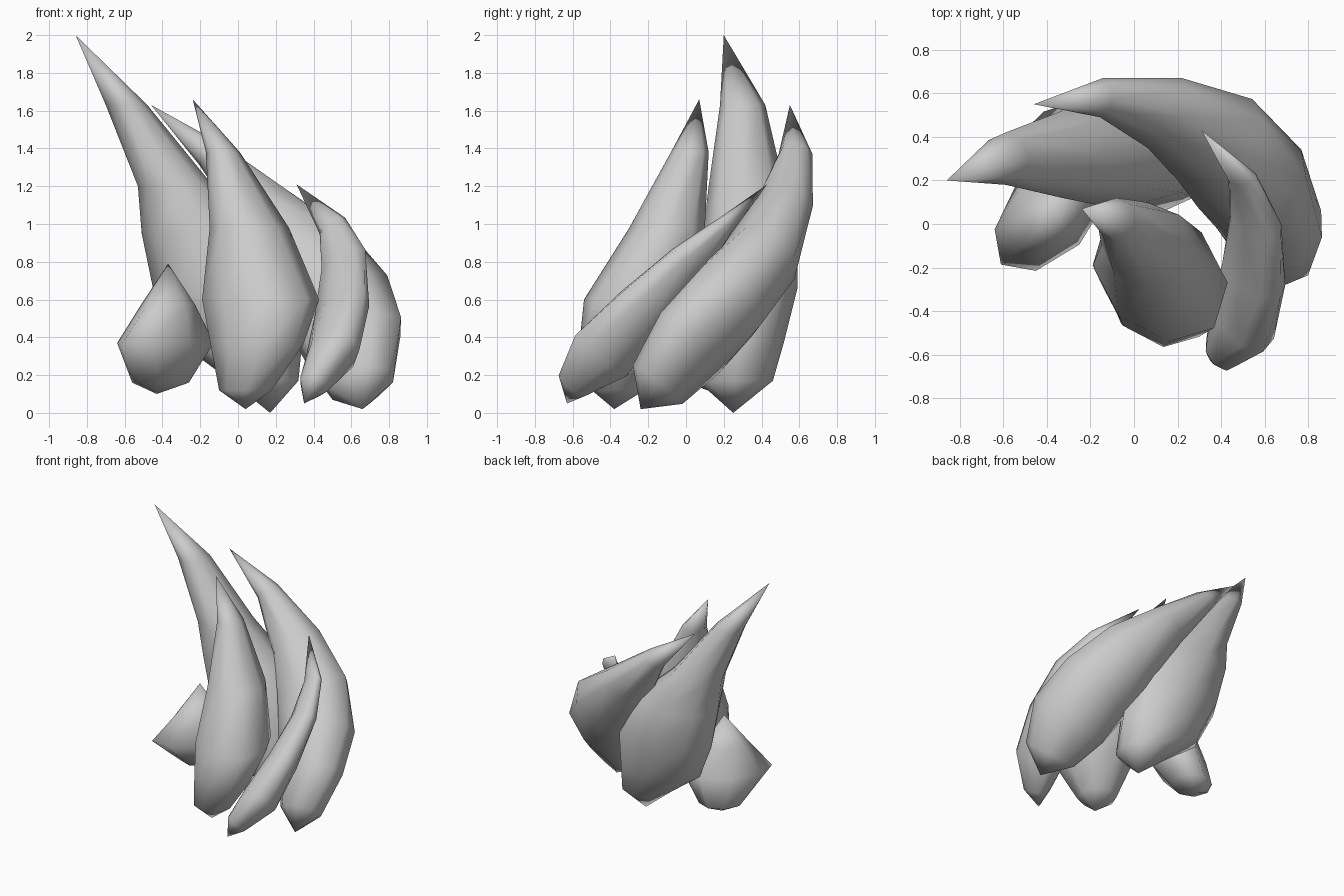
import bpy, bmesh, math
from mathutils import Vector

if "Cube" in bpy.data.objects:
    bpy.data.objects.remove(bpy.data.objects["Cube"])

SIDES = 8


def flame(name, base, rings, tip, follow):
    """Loft one tongue: base point, rings (x, y, z, half_u, half_v, roll), tip point.
    follow=True turns each ring square to the path, otherwise rings lie level."""
    path = [Vector(base)] + [Vector(r[:3]) for r in rings] + [Vector(tip)]
    bm = bmesh.new()
    loops = []
    for i, r in enumerate(rings, 1):
        u, v = Vector((1, 0, 0)), Vector((0, 1, 0))
        if follow:
            t = (path[i + 1] - path[i - 1]).normalized()
            u = t.cross(Vector((0, 0, 1))).normalized()
            v = u.cross(t)
        c, s = math.cos(math.radians(r[5])), math.sin(math.radians(r[5]))
        loop = []
        for k in range(SIDES):
            # angles are counted from the unrolled axis so neighbouring rings stay aligned
            a = 2 * math.pi * k / SIDES - math.radians(r[5])
            p, q = r[3] * math.cos(a), r[4] * math.sin(a)
            loop.append(bm.verts.new(path[i] + u * (p * c - q * s) + v * (p * s + q * c)))
        loops.append(loop)
    bottom, top = bm.verts.new(base), bm.verts.new(tip)
    for k in range(SIDES):
        n = (k + 1) % SIDES
        bm.faces.new((bottom, loops[0][n], loops[0][k]))
        for lo, hi in zip(loops, loops[1:]):
            bm.faces.new((lo[k], lo[n], hi[n], hi[k]))
        bm.faces.new((loops[-1][k], loops[-1][n], top))
    bmesh.ops.recalc_face_normals(bm, faces=bm.faces)
    me = bpy.data.meshes.new(name)
    bm.to_mesh(me)
    bm.free()
    ob = bpy.data.objects.new(name, me)
    bpy.context.collection.objects.link(ob)
    bpy.ops.object.select_all(action='DESELECT')
    ob.select_set(True)
    bpy.context.view_layer.objects.active = ob
    bpy.ops.object.shade_smooth_by_angle(angle=math.radians(85))


# tallest tongue, leaning left at the back
flame("tall_flame", (0.17, 0.25, 0.0), [
    (0.14, 0.26, 0.17, 0.18, 0.20, 0),
    (0.01, 0.29, 0.38, 0.33, 0.23, 0),
    (-0.06, 0.33, 0.66, 0.39, 0.26, 0),
    (-0.18, 0.34, 0.95, 0.33, 0.25, 0),
    (-0.33, 0.32, 1.20, 0.20, 0.20, 0),
    (-0.59, 0.30, 1.63, 0.11, 0.12, 0),
], (-0.86, 0.20, 2.0), False)

# broad tongue in the middle of the front
flame("centre_flame", (0.04, -0.38, 0.02), [
    (0.04, -0.36, 0.12, 0.14, 0.14, 0),
    (0.10, -0.32, 0.36, 0.28, 0.21, -45),
    (0.12, -0.23, 0.60, 0.35, 0.27, -45),
    (0.06, -0.10, 0.98, 0.21, 0.20, 0),
    (-0.08, 0.02, 1.38, 0.09, 0.10, 0),
], (-0.24, 0.07, 1.66), False)

# slim tongue at the front right, sweeping backward
flame("slim_flame", (0.35, -0.63, 0.05), [
    (0.40, -0.59, 0.15, 0.10, 0.08, 40),
    (0.50, -0.44, 0.31, 0.20, 0.13, 45),
    (0.55, -0.23, 0.54, 0.19, 0.11, 45),
    (0.56, 0.01, 0.79, 0.15, 0.08, 45),
    (0.50, 0.21, 0.99, 0.08, 0.045, 45),
], (0.31, 0.43, 1.21), True)

# large tongue curling from the right around the back
flame("curling_flame", (0.66, -0.24, 0.02), [
    (0.65, -0.15, 0.15, 0.19, 0.15, 45),
    (0.62, 0.02, 0.37, 0.29, 0.19, 45),
    (0.53, 0.21, 0.58, 0.30, 0.23, 40),
    (0.37, 0.39, 0.81, 0.28, 0.21, 40),
    (0.14, 0.51, 1.08, 0.19, 0.14, 30),
    (-0.15, 0.58, 1.37, 0.09, 0.08, 0),
], (-0.46, 0.55, 1.63), True)

# short bulb-shaped tongue on the left
flame("short_flame", (-0.43, 0.17, 0.10), [
    (-0.41, 0.15, 0.16, 0.16, 0.14, 45),
    (-0.385, 0.04, 0.37, 0.32, 0.19, 45),
    (-0.37, 0.04, 0.57, 0.16, 0.13, 45),
], (-0.37, 0.06, 0.79), False)
